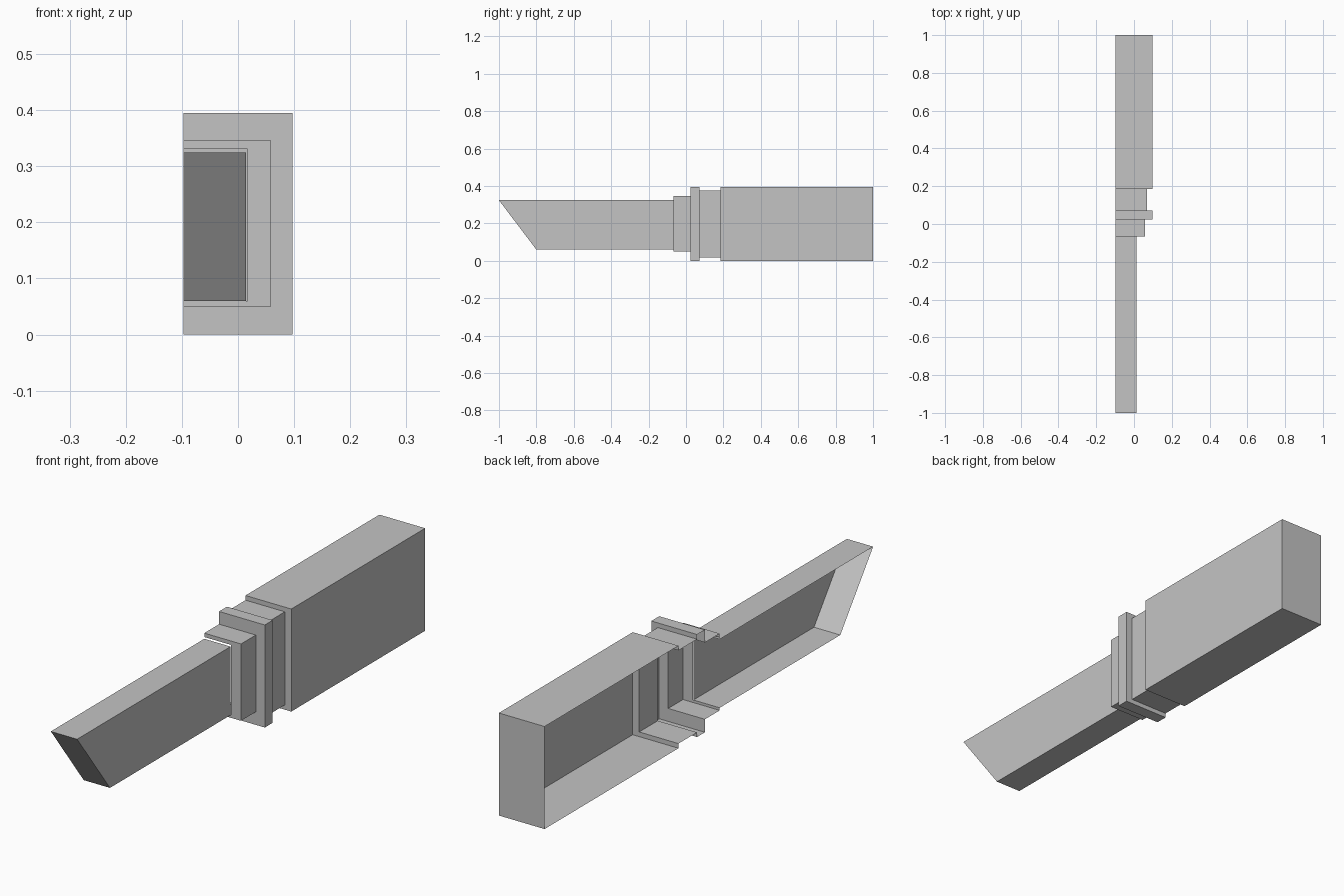
import bpy
import bmesh

cube = bpy.data.objects.get("Cube")
if cube:
    bpy.data.objects.remove(cube, do_unlink=True)

OPEN_X = -0.0975  # plane of the open side

grey = bpy.data.materials.new("plain grey")
grey.use_nodes = True
colour = (0.55, 0.55, 0.55, 1)
grey.diffuse_color = colour
grey.node_tree.nodes["Principled BSDF"].inputs["Base Color"].default_value = colour


def section(size, y_low, y_high=None):
    """Three-sided cross-section, open towards -x; y may differ at the top."""
    x, low, high = size
    y_high = y_low if y_high is None else y_high
    return [(OPEN_X, y_low, low), (x, y_low, low),
            (x, y_high, high), (OPEN_X, y_high, high)]


def shell(name, sections, cap_back=False, cap_front=False):
    """Skin the sections from back to front as a thin open channel."""
    bm = bmesh.new()
    rings = [[bm.verts.new(p) for p in s] for s in sections]
    for a, b in zip(rings, rings[1:]):
        for i in range(3):
            bm.faces.new((a[i], a[i + 1], b[i + 1], b[i]))
    if cap_back:
        bm.faces.new(rings[0][::-1])
    if cap_front:
        bm.faces.new(rings[-1])
    mesh = bpy.data.meshes.new(name)
    bm.to_mesh(mesh)
    bm.free()
    mesh.materials.append(grey)
    obj = bpy.data.objects.new(name, mesh)
    bpy.context.collection.objects.link(obj)


# Cross-section sizes: side x, bottom z, top z
handle = (0.0975, 0.0, 0.395)
neck = (0.07, 0.018, 0.377)
guard = (0.0975, 0.0, 0.395)
collar = (0.059, 0.05, 0.346)
socket = (0.017, 0.06, 0.331)
blade = (0.0145, 0.06, 0.324)

# Joints along the length
BACK, SHOULDER, GUARD_BACK, GUARD_FRONT, COLLAR_FRONT = 1.0, 0.185, 0.072, 0.024, -0.066

# Handle with its front shoulder
shell("handle", [section(handle, BACK), section(handle, SHOULDER),
                 section(neck, SHOULDER)], cap_back=True)
# Recessed neck
shell("neck", [section(neck, SHOULDER), section(neck, GUARD_BACK)])
# Guard ring with both shoulders
shell("guard", [section(neck, GUARD_BACK), section(guard, GUARD_BACK),
                section(guard, GUARD_FRONT), section(collar, GUARD_FRONT)])
# Collar, its front opening slightly larger than the blade
shell("collar", [section(collar, GUARD_FRONT), section(collar, COLLAR_FRONT),
                 section(socket, COLLAR_FRONT)])
# Blade with slanted tip
shell("blade", [section(blade, COLLAR_FRONT), section(blade, -0.8, -1.0)],
      cap_front=True)
